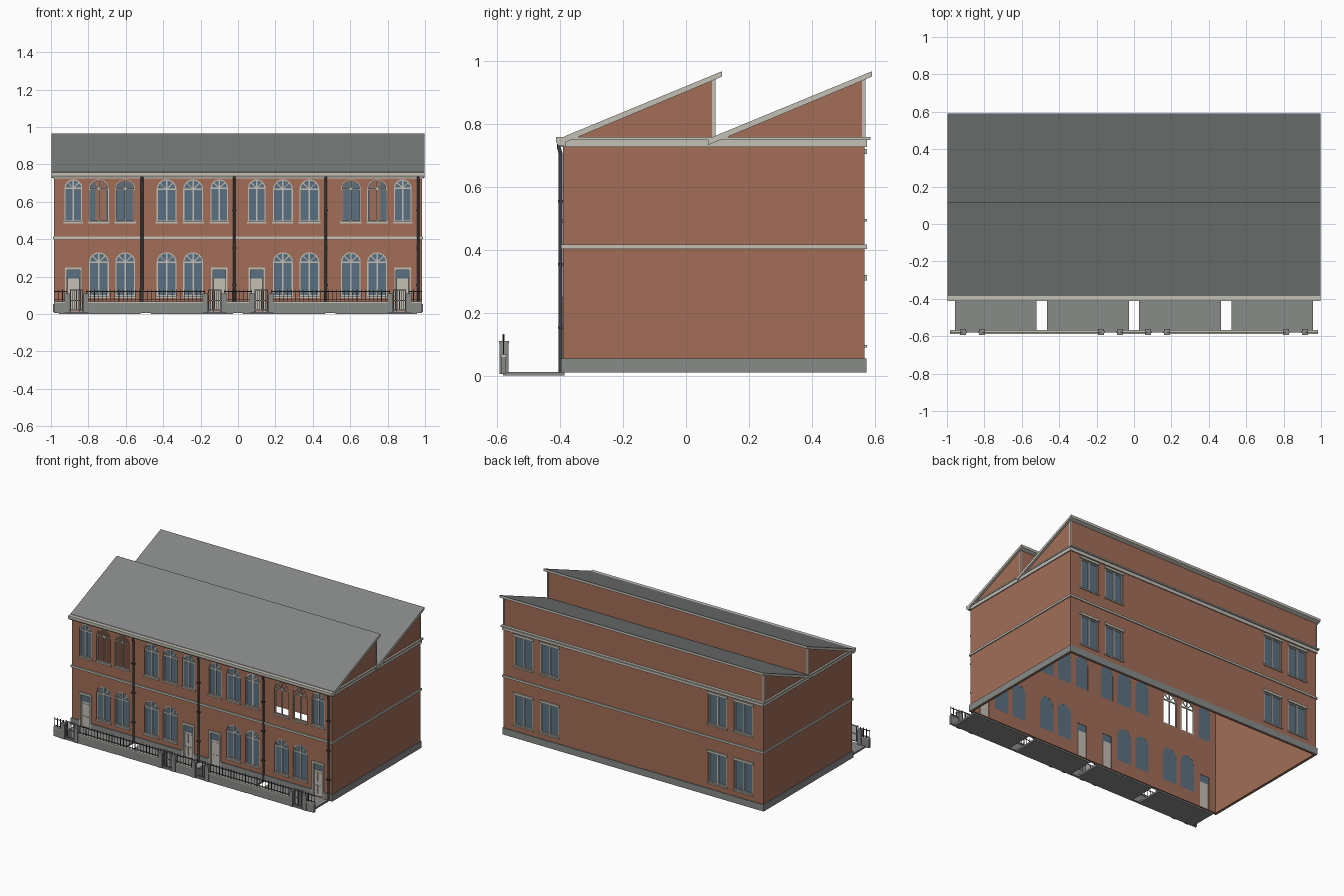
import bpy, bmesh
from math import pi, cos, sin, atan2
from mathutils import Matrix, Vector

cube = bpy.data.objects.get("Cube")
if cube:
    bpy.data.objects.remove(cube)


def material(name, r, g, b):
    m = bpy.data.materials.new(name)
    m.use_nodes = True
    m.diffuse_color = (r, g, b, 1)
    m.node_tree.nodes["Principled BSDF"].inputs["Base Color"].default_value = (r, g, b, 1)
    return m


BRICK = material("brick", 0.36, 0.155, 0.098)
TRIM = material("pale_stone", 0.55, 0.53, 0.47)
ROOF = material("roof_grey", 0.23, 0.24, 0.235)
GREY = material("concrete_grey", 0.25, 0.26, 0.25)
GLASS = material("blue_glass", 0.105, 0.165, 0.22)
IRON = material("dark_iron", 0.05, 0.052, 0.055)
DOOR = material("door_paint", 0.56, 0.52, 0.46)

# Local frames for flat outlines: wall facing y, profile run along x, level plate
FACE_Y = Matrix.Rotation(pi / 2, 4, 'X')
ALONG_X = Matrix(((0, 0, 1, 0), (1, 0, 0, 0), (0, 1, 0, 0), (0, 0, 0, 1)))
LEVEL = Matrix.Identity(4)


def finish(name, bm, mat):
    mesh = bpy.data.meshes.new(name)
    bm.to_mesh(mesh)
    bm.free()
    mesh.materials.append(mat)
    ob = bpy.data.objects.new(name, mesh)
    bpy.context.collection.objects.link(ob)
    return ob


def plate(name, outlines, frame, offset, thick, mat):
    """Extrude flat outlines; an outline inside another becomes a hole."""
    cu = bpy.data.curves.new(name, 'CURVE')
    cu.dimensions, cu.fill_mode, cu.extrude = '2D', 'BOTH', thick / 2
    for pts in outlines:
        s = cu.splines.new('POLY')
        s.points.add(len(pts) - 1)
        for p, (a, b) in zip(s.points, pts):
            p.co = (a, b, 0, 1)
        s.use_cyclic_u = True
    tmp = bpy.data.objects.new(name + "_outline", cu)
    bpy.context.collection.objects.link(tmp)
    bpy.context.view_layer.update()
    ev = tmp.evaluated_get(bpy.context.evaluated_depsgraph_get())
    mesh = bpy.data.meshes.new_from_object(ev)
    bm = bmesh.new()
    bm.from_mesh(mesh)
    bmesh.ops.remove_doubles(bm, verts=bm.verts, dist=1e-5)
    bm.transform(Matrix.Translation(offset) @ frame)
    bmesh.ops.recalc_face_normals(bm, faces=bm.faces)
    for f in bm.faces:
        f.material_index = 0
        f.smooth = False
    bpy.data.objects.remove(tmp)
    bpy.data.curves.remove(cu)
    bpy.data.meshes.remove(mesh)
    return finish(name, bm, mat)


def boxes(name, spans, mat):
    """Boxes given as (x0, x1, y0, y1, z0, z1), joined into one part."""
    bm = bmesh.new()
    for x0, x1, y0, y1, z0, z1 in spans:
        mid = Vector((x0 + x1, y0 + y1, z0 + z1)) / 2
        bmesh.ops.create_cube(bm, size=1, matrix=Matrix.Translation(mid)
                              @ Matrix.Diagonal((x1 - x0, y1 - y0, z1 - z0, 1)))
    return finish(name, bm, mat)


def rect(x0, x1, z0, z1):
    return [(x0, z0), (x1, z0), (x1, z1), (x0, z1)]


def arch(x, z0, z1, half, inset=0):
    spring, r = z1 - half, half - inset
    top = [(x + r * cos(pi * i / 12), spring + r * sin(pi * i / 12)) for i in range(13)]
    return [(x - r, z0 + inset), (x + r, z0 + inset)] + top


def strip(a, b, w):
    """Thin bar outline from a to b."""
    a, b = Vector(a), Vector(b)
    d = (b - a).normalized() * w / 2
    n = Vector((-d.y, d.x))
    return [tuple(p) for p in (a - n, b - n, b + n, a + n)]


def ring(name, z0, z1, out, mat, back=0.0):
    plate(name, [rect(-W - out, W + out, FRONT - out, BACK + out + back),
                 rect(-W + .004, W - .004, FRONT + .004, BACK - .004)],
          LEVEL, (0, 0, (z0 + z1) / 2), z1 - z0, mat)


W, FRONT, BACK, TOP, T = 0.983, -0.39, 0.567, 0.755, 0.012
MIRROR = (-1, 1)

# Openings: (x, bottom, top, half width)
wide = [s * x for s in MIRROR for x in (0.24, 0.382, 0.603, 0.744)]
narrow = [s * x for s in MIRROR for x in (0.10, 0.88)]
unglazed = [(x, .495, .72, .053) for x in wide if abs(x) > 0.5]
glazed = [(x, .495, .72, .053) for x in wide if abs(x) < 0.5]
glazed += [(x, .495, .72, .047) for x in narrow]
glazed += [(x, .095, .33, .053) for x in wide]
arched = glazed + unglazed
doors = [rect(x - .036, x + .036, .015, .24) for x in narrow]
back_spans = [(s * c - .07, s * c + .07, z, z + .205)
              for s in MIRROR for c in (.635, .832) for z in (.098, .498)]

# Hollow brick shell, open underneath
plate("front_wall", [rect(-W, W, .01, TOP)] + [arch(*a) for a in arched] + doors,
      FACE_Y, (0, FRONT + T / 2, 0), T, BRICK)
plate("back_wall", [rect(-W, W, .01, TOP)] + [rect(*b) for b in back_spans],
      FACE_Y, (0, BACK - T / 2, 0), T, BRICK)
boxes("side_walls", [(s * (W - T / 2) - T / 2, s * (W - T / 2) + T / 2,
                      FRONT + T, BACK - T, .01, TOP) for s in MIRROR], BRICK)

# Arched windows: glass, frames, glazing bars and sills
plate("arched_glass", [arch(*a) for a in glazed], FACE_Y, (0, FRONT + .01, 0), .003, GLASS)
plate("arched_frames", [o for a in arched for o in (arch(*a), arch(*a, .006))],
      FACE_Y, (0, FRONT + .008, 0), .006, TRIM)
for i, (x, z0, z1, h) in enumerate(arched):
    s = z1 - h
    boxes("window_bars", [(x - .004, x + .004, FRONT + .004, FRONT + .01, z0, z1 - .003),
                          (x - h, x + h, FRONT + .0045, FRONT + .01, s - .004, s + .004)], TRIM)
    for k in MIRROR:
        plate("fan_bar", [strip((x, s), (x + k * h * .68, s + h * .68), .005)],
              FACE_Y, (0, FRONT + .008, 0), .005, TRIM)
boxes("front_sills", [(x - h - .005, x + h + .005, FRONT - .007, FRONT + .008, z0 - .01, z0)
                      for x, z0, z1, h in arched], TRIM)

# Back windows
plate("back_glass", [rect(*b) for b in back_spans], FACE_Y, (0, BACK - .01, 0), .003, GLASS)
plate("back_frames", [o for a, b, c, d in back_spans for o in
                      (rect(a, b, c, d), rect(a + .007, (a + b) / 2 - .004, c + .007, d - .007),
                       rect((a + b) / 2 + .004, b - .007, c + .007, d - .007))],
      FACE_Y, (0, BACK - .007, 0), .007, TRIM)
boxes("back_sills_and_lintels", [(a - .006, b + .006, BACK - .008, BACK + .007, z, z + h)
                                 for a, b, c, d in back_spans
                                 for z, h in ((c - .009, .009), (d, .016))], TRIM)

# Doors with transom lights and surrounds
boxes("doors", [(x - .032, x + .032, FRONT + .004, FRONT + .011, .015, .19) for x in narrow], DOOR)
boxes("door_panels", [(x + k * .015 - .009, x + k * .015 + .009, FRONT + .001, FRONT + .006, z, z + .06)
                      for x in narrow for k in MIRROR for z in (.03, .115)], TRIM)
boxes("door_transoms", [(x - .034, x + .034, FRONT + .006, FRONT + .01, .19, .24) for x in narrow], GLASS)
plate("door_surrounds", [[(x - .044, .012), (x - .034, .012), (x - .034, .235), (x + .034, .235),
                          (x + .034, .012), (x + .044, .012), (x + .044, .25), (x - .044, .25)]
                         for x in narrow], FACE_Y, (0, FRONT, 0), .014, TRIM)

# Plinth, broken at the doors
edges = [-W - .006] + [x + k * .044 for x in sorted(narrow) for k in MIRROR] + [W + .006]
plinth = [(a, b, FRONT - .006, FRONT + .002, .01, .055) for a, b in zip(edges[::2], edges[1::2])]
plinth += [(-W - .006, W + .006, BACK - .002, BACK + .006, .01, .055)]
plinth += [(s * (W + .002) - .004, s * (W + .002) + .004, FRONT - .006, BACK + .006, .01, .055)
           for s in MIRROR]
boxes("plinth", plinth, GREY)

# String course and cornice
ring("string_course", .402, .416, .007, TRIM)
ring("cornice", .726, .75, .007, TRIM)
ring("cornice_cap", .748, .757, .012, TRIM, .006)

# Sawtooth roof: brick gable prisms, slabs and pale corner strips
for name, y0, y1, z0 in (("front", -.385, .114, .76), ("rear", .07, .59, .752)):
    wall = y1 - .024
    slope = (.966 - z0) / (y1 - y0)
    under = .966 - slope * .024 - .014
    plate(name + "_gable", [[(y0 + .02, .752), (wall, .752), (wall, under)]],
          ALONG_X, (0, 0, 0), 2 * W, BRICK)
    roof = plate(name + "_roof", [[(y0, z0 - .02), (y1, .949), (y1, .966), (y0, z0)]],
                 ALONG_X, (0, 0, 0), 1.996, TRIM)
    roof.data.materials.append(ROOF)
    for p in roof.data.polygons:
        if p.normal.z > 0.5:
            p.material_index = 1
    boxes(name + "_corner_strips", [(s * W - .004, s * W + .004, wall - .008, wall + .003, .755, under)
                                    for s in MIRROR], TRIM)

# Gutter and downpipes
plate("gutter", [[(-.383, .757), (-.412, .757), (-.412, .742), (-.404, .73), (-.383, .728)]],
      ALONG_X, (0, 0, 0), 1.996, TRIM)
for x in (-.513, -.02, .47, .963):
    cu = bpy.data.curves.new("downpipe", 'CURVE')
    cu.dimensions, cu.bevel_depth, cu.bevel_resolution = '3D', .007, 1
    s = cu.splines.new('POLY')
    s.points.add(3)
    for p, (y, z) in zip(s.points, ((-.404, .735), (-.404, .725), (-.398, .705), (-.398, .01))):
        p.co = (x, y, z, 1)
    cu.materials.append(IRON)
    bpy.context.collection.objects.link(bpy.data.objects.new("downpipe", cu))
    boxes("pipe_clips", [(x - .011, x + .011, -.406, -.388, z, z + .007)
                         for z in (.15, .35, .55)], IRON)

# Forecourt paving
boxes("paving", [(s * x - .218, s * x + .218, -.58, FRONT + .004, 0, .012)
                 for s in MIRROR for x in (.246, .739)], GREY)

# Garden wall with coping, gate pillars, railings and gates
runs = [(-.985, -.914), (-.813, -.176), (-.075, .075), (.176, .813), (.914, .985)]
boxes("garden_wall", [(a, b, -.586, -.571, .005, .06) for a, b in runs], GREY)
boxes("wall_coping", [(a, b, -.589, -.568, .06, .067) for a, b in runs], TRIM)
pillars = [s * x for s in MIRROR for x in (.075, .176, .813, .914)]
boxes("gate_pillars", [(x - .014, x + .014, -.592, -.564, .005, .105) for x in pillars], GREY)
boxes("pillar_caps", [(x - .016, x + .016, -.594, -.562, .103, .111) for x in pillars], GREY)
rails = []
for a, b in runs:
    rails += [(a, b, -.58, -.577, z, z + .004) for z in (.075, .118)]
    n = max(2, round((b - a) / .022))
    for i in range(n + 1):
        x = a + .002 + (b - a - .004) * i / n
        rails.append((x - .0015, x + .0015, -.58, -.577, .065, .13))
boxes("railings", rails, IRON)
gates = []
for c in (-.8635, -.1255, .1255, .8635):
    gates += [(c + k * .033 - .003, c + k * .033 + .003, -.582, -.576, .015, .132) for k in MIRROR]
    gates += [(c - .033, c + .033, -.581, -.577, z, z + .005) for z in (.02, .07, .125)]
    gates += [(c + k * .011 - .0015, c + k * .011 + .0015, -.58, -.577, .02, .125) for k in (-2, -1, 0, 1, 2)]
boxes("gates", gates, GREY)
